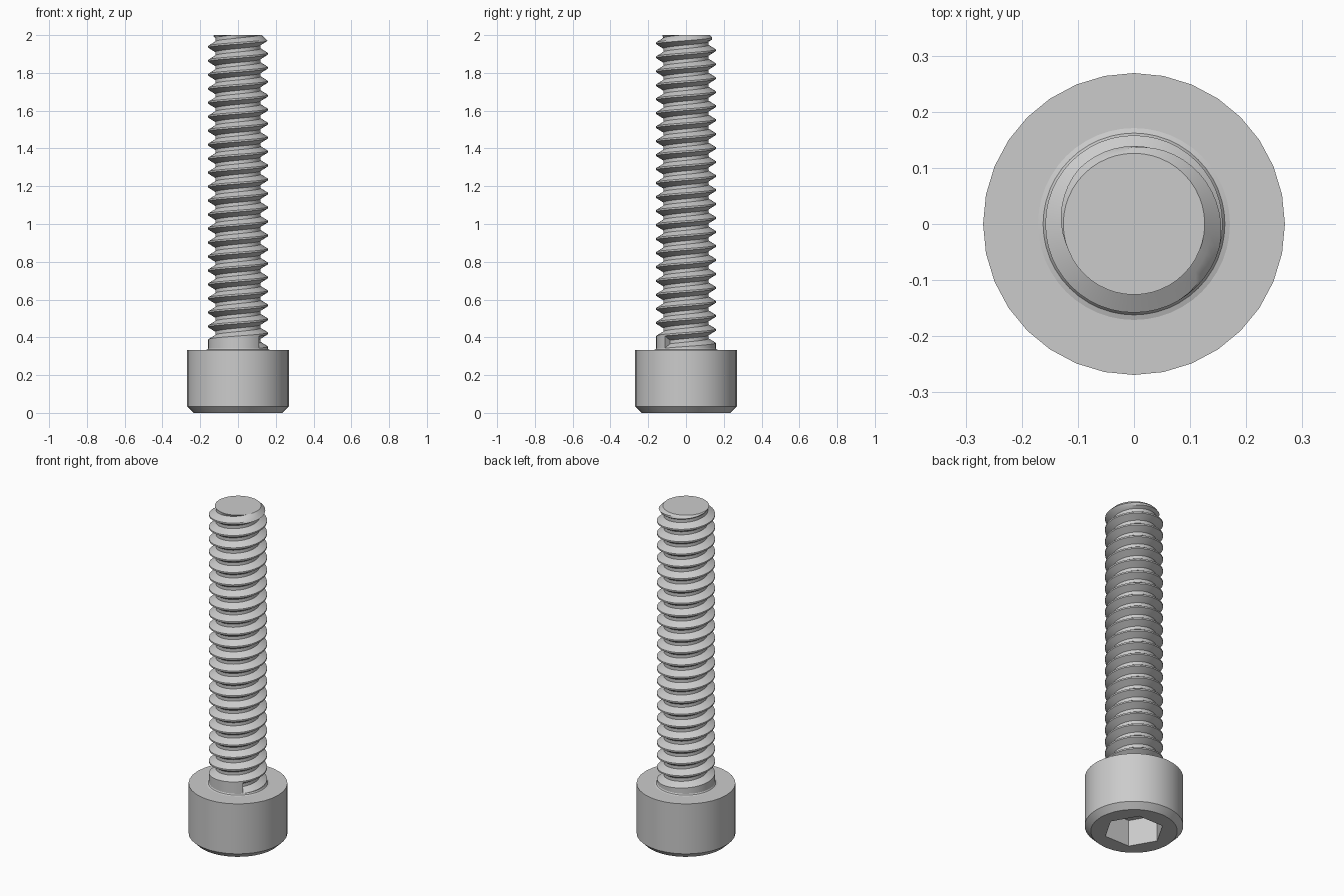
import bpy
import bmesh
from math import sin, cos, pi, radians

cube = bpy.data.objects.get("Cube")
if cube:
    bpy.data.objects.remove(cube, do_unlink=True)

steel = bpy.data.materials.new("grey_steel")
steel.use_nodes = True
GREY = (0.6, 0.6, 0.6, 1)
steel.diffuse_color = GREY
steel.node_tree.nodes["Principled BSDF"].inputs["Base Color"].default_value = GREY

HEAD_TOP = 0.333


def ring(bm, radius, z, sides):
    return [bm.verts.new((radius * cos(2 * pi * i / sides), radius * sin(2 * pi * i / sides), z))
            for i in range(sides)]


def bridge(bm, a, b, closed=True):
    n = len(a)
    for i in range(n if closed else n - 1):
        j = (i + 1) % n
        bm.faces.new((a[i], a[j], b[j], b[i]))


def finish(bm, name):
    bmesh.ops.recalc_face_normals(bm, faces=bm.faces)
    mesh = bpy.data.meshes.new(name)
    bm.to_mesh(mesh)
    bm.free()
    obj = bpy.data.objects.new(name, mesh)
    bpy.context.collection.objects.link(obj)
    mesh.materials.append(steel)
    bpy.ops.object.select_all(action='DESELECT')
    obj.select_set(True)
    bpy.context.view_layer.objects.active = obj
    bpy.ops.object.shade_smooth_by_angle(angle=radians(30))
    return obj


def build_head():
    """Chamfered cylinder with a hexagonal socket in its underside."""
    bm = bmesh.new()
    rim, low, top = [ring(bm, r, z, 32) for r, z in ((0.236, 0), (0.269, 0.033), (0.269, HEAD_TOP))]
    bridge(bm, rim, low)
    bridge(bm, low, top)
    bm.faces.new(top)
    # Socket walls and floor
    mouth, floor = ring(bm, 0.165, 0, 6), ring(bm, 0.165, 0.16, 6)
    bridge(bm, mouth, floor)
    bm.faces.new(floor)
    # Flat face between the socket and the rim
    edges = [bm.edges.get((loop[i - 1], loop[i])) for loop in (rim, mouth) for i in range(len(loop))]
    bmesh.ops.triangle_fill(bm, edges=edges, use_beauty=True)
    finish(bm, "socket_head")


def build_shaft():
    """Right-hand helical groove that starts abruptly above the head fillet."""
    pitch, crest, root, tip, top = 0.074, 0.158, 0.12, 0.126, 2.0
    start, steps, turns = 0.375, 48, 23
    wide, narrow = pitch * 0.44, pitch * 0.125
    mid, half = (crest + root) / 2, (wide + narrow) / 2
    groove = ((-wide, crest), (-half, mid), (-narrow, root), (narrow, root), (half, mid), (wide, crest))
    fillet = ((0.171, HEAD_TOP), (0.162, HEAD_TOP + 0.003), (crest, HEAD_TOP + 0.009))

    bm = bmesh.new()
    columns = []
    for j in range(steps + 1):
        angle = -pi / 4 + 2 * pi * j / steps
        points = list(fillet)
        for k in range(turns):
            centre = start + pitch * (k + j / steps)
            for dz, r in groove:
                z = centre + dz
                # Cut the thread off at the chamfered tip
                points.append((tip, top) if z >= top else (min(r, tip + top - z), z))
        points.append((tip, top))
        columns.append([bm.verts.new((r * cos(angle), r * sin(angle), z)) for r, z in points])

    for a, b in zip(columns, columns[1:]):
        bridge(bm, a, b, closed=False)
    # End wall of the groove, and the tip
    first = len(fillet)
    bm.faces.new(columns[0][first:first + len(groove)])
    bm.faces.new([col[-1] for col in columns[:-1]])
    bmesh.ops.remove_doubles(bm, verts=bm.verts, dist=0.00005)
    finish(bm, "threaded_shaft")


build_head()
build_shaft()
